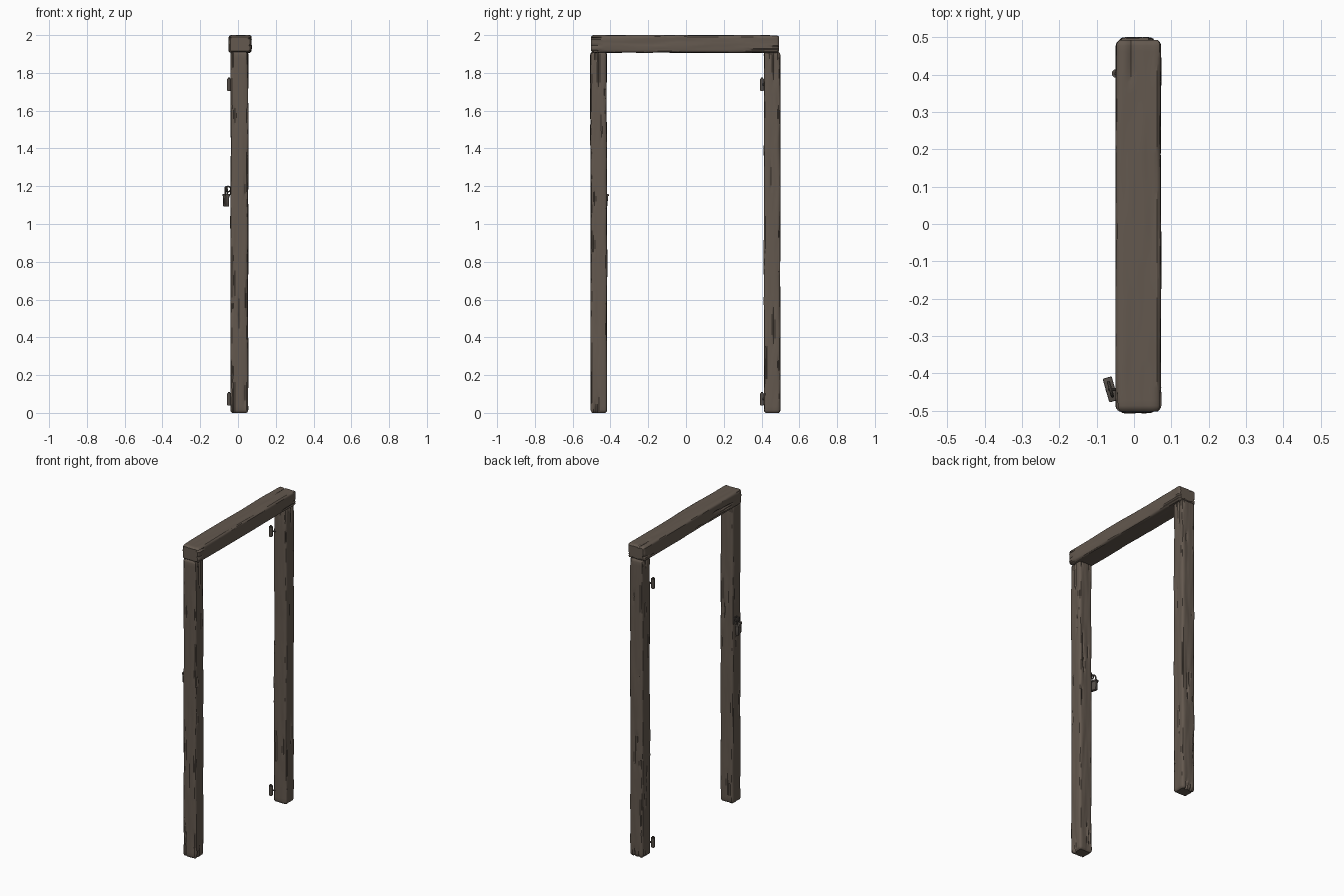
import bpy, bmesh, math, random
from mathutils import Vector, Matrix, noise

if "Cube" in bpy.data.objects:
    bpy.data.objects.remove(bpy.data.objects["Cube"])

random.seed(4)


def material(name, rgb):
    m = bpy.data.materials.new(name)
    m.diffuse_color = (*rgb, 1)
    m.use_nodes = True
    m.node_tree.nodes["Principled BSDF"].inputs["Base Color"].default_value = m.diffuse_color
    return m


WOOD = material("weathered wood", (0.125, 0.098, 0.077))
IRON = material("old iron", (0.088, 0.075, 0.064))


def finish(bm, name, mat, angle=35):
    bmesh.ops.recalc_face_normals(bm, faces=bm.faces[:])
    me = bpy.data.meshes.new(name)
    bm.to_mesh(me)
    bm.free()
    me.materials.append(mat)
    ob = bpy.data.objects.new(name, me)
    bpy.context.collection.objects.link(ob)
    bpy.ops.object.select_all(action='DESELECT')
    ob.select_set(True)
    bpy.context.view_layer.objects.active = ob
    bpy.ops.object.shade_smooth_by_angle(angle=math.radians(angle))
    return ob


def beam(name, hx, hy, length, matrix, cracks, seed, r=0.013, side=12, rings=90):
    """Rough hewn beam: rounded box section, grain noise and carved cracks."""
    bm = bmesh.new()
    n = side * 4
    zs = [0, 0.004, 0.009] + [0.015 + (length - 0.03) * i / rings for i in range(rings + 1)]
    zs += [length - 0.009, length - 0.004, length]
    # each crack: column, start, end, depth
    cr = []
    for _ in range(cracks):
        a = random.uniform(-0.05, length)
        cr.append((random.randrange(n), a, a + random.uniform(0.06, 0.28),
                   random.uniform(0.003, 0.007)))
    # notches that split the ends of the beam
    for end in (-0.1, length - 0.06):
        for _ in range(5):
            cr.append((random.randrange(n), end, end + 0.16, 0.006))
    loops = []
    for z in zs:
        e = min(z, length - z)
        shrink = 0.009 * (1 - min(e / 0.015, 1)) ** 2
        loop = []
        for i in range(n):
            s, t = divmod(i, side)
            u = 2 * t / side - 1
            p = [(u, -1), (1, u), (-u, 1), (-1, -u)][s]
            p = Vector((p[0] * hx, p[1] * hy, 0))
            inner = Vector((max(-hx + r, min(hx - r, p.x)),
                            max(-hy + r, min(hy - r, p.y)), 0))
            d = p - inner
            if d.length > 1e-6:
                p = inner + d.normalized() * r
                out = d.normalized()
            else:
                out = p.normalized()
            g = 0.0022 * noise.noise(Vector((p.x * 45, p.y * 45, z * 4 + seed)))
            g += 0.0012 * noise.noise(Vector((p.x * 130, p.y * 130, z * 9 + seed)))
            for c, a, b, depth in cr:
                if c == i and a < z < b:
                    g -= depth * math.sin(math.pi * (z - a) / (b - a)) ** 0.5
            p += out * (g - shrink)
            p.x += 0.003 * noise.noise(Vector((seed, 3, z * 2.2)))
            p.y += 0.003 * noise.noise(Vector((9, seed, z * 2.2)))
            loop.append(bm.verts.new((p.x, p.y, z)))
        loops.append(loop)
    for a, b in zip(loops, loops[1:]):
        for i in range(n):
            j = (i + 1) % n
            bm.faces.new((a[i], a[j], b[j], b[i]))
    bm.faces.new(loops[0][::-1])
    bm.faces.new(loops[-1])
    bm.transform(matrix)
    return finish(bm, name, WOOD, 30)


def box(name, centre, size, bevel, rot=0.0, taper=1.0):
    bm = bmesh.new()
    bmesh.ops.create_cube(bm, size=1)
    for v in bm.verts:
        k = taper if v.co.z < 0 else 1
        v.co = Vector((v.co.x * size[0], v.co.y * size[1] * k, v.co.z * size[2]))
    bmesh.ops.bevel(bm, geom=bm.edges[:], offset=bevel, segments=2, profile=0.5,
                    affect='EDGES')
    bm.transform(Matrix.Translation(centre) @ Matrix.Rotation(rot, 4, 'Z'))
    return finish(bm, name, IRON)


def rod(name, points, radius, cyclic=False):
    """Bent iron rod swept along a path."""
    cu = bpy.data.curves.new(name, 'CURVE')
    cu.dimensions = '3D'
    cu.bevel_depth, cu.bevel_resolution, cu.use_fill_caps = radius, 2, True
    sp = cu.splines.new('POLY')
    sp.points.add(len(points) - 1)
    for p, co in zip(sp.points, points):
        p.co = (*co, 1)
    sp.use_cyclic_u = cyclic
    tmp = bpy.data.objects.new(name, cu)
    bpy.context.collection.objects.link(tmp)
    bpy.context.view_layer.update()
    me = bpy.data.meshes.new_from_object(tmp)
    bm = bmesh.new()
    bm.from_mesh(me)
    bpy.data.objects.remove(tmp)
    bpy.data.meshes.remove(me)
    return finish(bm, name, IRON)


# timber frame
T = Matrix.Translation
beam("latch_post", 0.046, 0.043, 1.912, T((0.007, -0.462, 0)), 34, 1.3)
beam("hinge_post", 0.046, 0.043, 1.912, T((0.007, 0.456, 0)), 34, 7.7)
beam("lintel", 0.06, 0.046, 0.995,
     T((0.012, -0.502, 1.953)) @ Matrix.Rotation(-math.pi / 2, 4, 'X'), 12, 4.1,
     rings=60)

# hinges: barrel, pin and arm driven into the post
for label, z in (("lower", 0.073), ("upper", 1.738)):
    bm = bmesh.new()
    bmesh.ops.create_cone(bm, cap_ends=True, segments=16, radius1=0.0115,
                          radius2=0.0115, depth=0.066)
    rim = [e for e in bm.edges if abs(e.verts[0].co.z - e.verts[1].co.z) < 1e-5]
    bmesh.ops.bevel(bm, geom=rim, offset=0.003, segments=2, affect='EDGES')
    bm.transform(T((-0.048, 0.403, z)))
    finish(bm, label + "_hinge_barrel", IRON)
    rod(label + "_hinge_pin", [(-0.048, 0.403, z - 0.03), (-0.048, 0.403, z + 0.038)], 0.005)
    rod(label + "_hinge_arm", [(-0.048, 0.403, z), (-0.01, 0.43, z)], 0.006)

# padlock, hanging slightly turned from a staple on the latch post
ROT = math.radians(16)
C = Vector((-0.063, -0.443, 1.125))
M = T(C) @ Matrix.Rotation(ROT, 4, 'Z')
box("padlock_body", C, (0.021, 0.062, 0.066), 0.006, ROT, 0.86)
box("padlock_top_band", C + Vector((0, 0, 0.028)), (0.025, 0.066, 0.012), 0.003, ROT)
box("keyhole_cover", M @ Vector((-0.011, 0, -0.004)), (0.004, 0.014, 0.026), 0.0015, ROT)
arc = [(0, 0.019 * math.cos(math.pi * i / 12), 0.053 + 0.019 * math.sin(math.pi * i / 12))
       for i in range(13)]
path = [(0, 0.019, 0.025)] + arc + [(0, -0.019, 0.025)]
rod("padlock_shackle", [M @ Vector(p) for p in path], 0.0045)

# staple ring holding the shackle
ring = [(-0.052 + 0.014 * math.cos(math.tau * i / 16), -0.443,
         1.185 + 0.014 * math.sin(math.tau * i / 16)) for i in range(16)]
rod("staple_ring", ring, 0.004, True)
box("staple_plate", (-0.039, -0.443, 1.175), (0.006, 0.034, 0.045), 0.0015)
